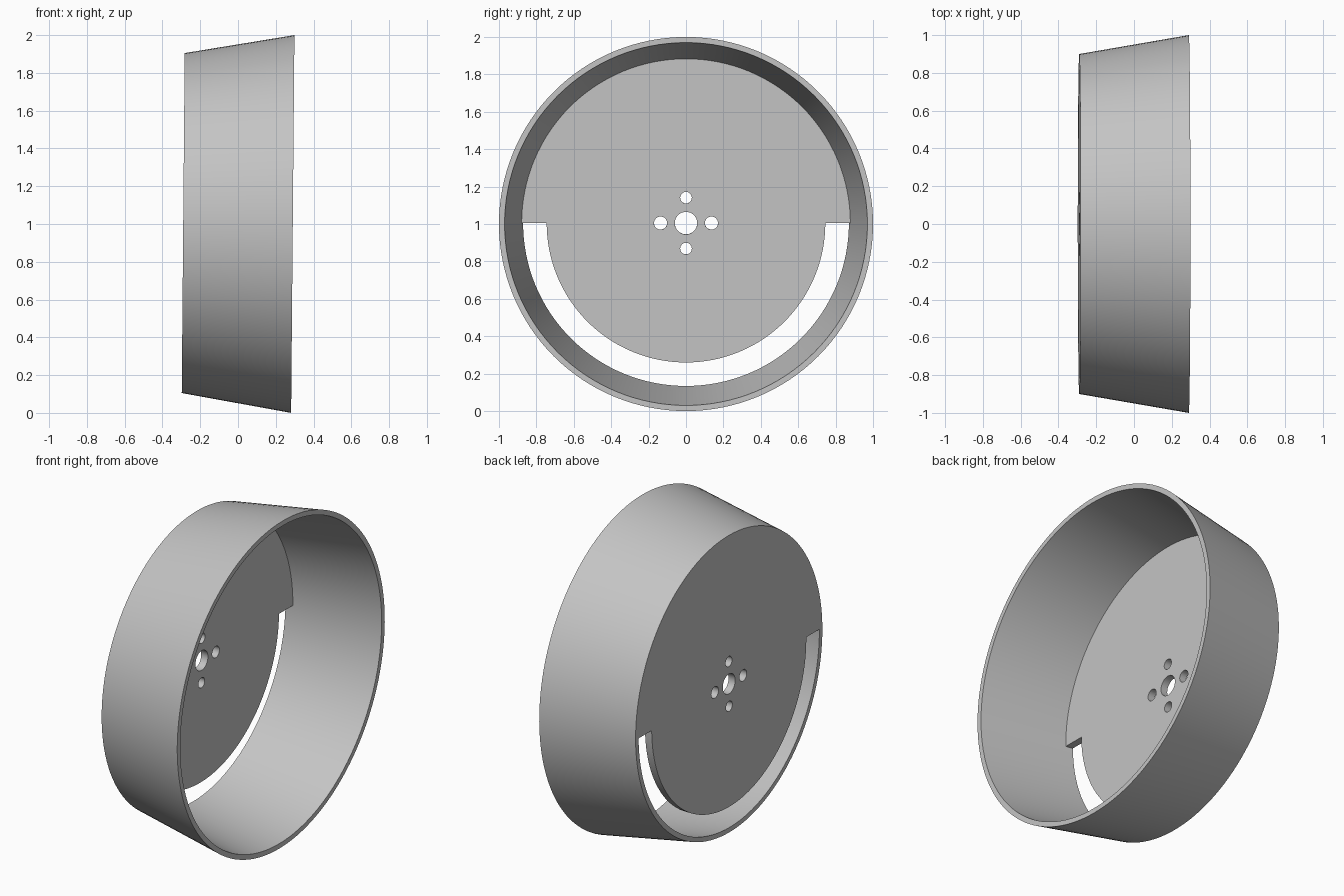
import bpy, bmesh
from math import sin, cos, pi, tau, radians
from mathutils import Matrix

cube = bpy.data.objects.get("Cube")
if cube:
    bpy.data.objects.remove(cube)

SEGMENTS = 128
HALF_DEPTH = 0.29
DISC_THICKNESS = 0.045

grey = bpy.data.materials.new("grey")
grey.use_nodes = True
colour = (0.55, 0.55, 0.55, 1)
grey.diffuse_color = colour
grey.node_tree.nodes["Principled BSDF"].inputs["Base Color"].default_value = colour

# Local z runs along the drum axis, local -x is up; the whole drum leans slightly
PLACE = Matrix.Translation((0, 0, 1.0025)) @ Matrix.Rotation(radians(90.5), 4, "Y")


def finish(obj):
    obj.matrix_world = PLACE
    bpy.ops.object.select_all(action="DESELECT")
    obj.select_set(True)
    bpy.context.view_layer.objects.active = obj
    if obj.type == "CURVE":
        bpy.ops.object.convert(target="MESH")
    obj = bpy.context.object
    obj.data.materials.clear()
    obj.data.materials.append(grey)
    bpy.ops.object.shade_smooth_by_angle(angle=radians(30))


def arc(radius, start, end, steps, centre=(0, 0)):
    angles = [start + (end - start) * i / steps for i in range(steps + 1)]
    return [(centre[0] + radius * cos(a), centre[1] + radius * sin(a)) for a in angles]


# Tapered wall: closed profile turned around the axis
profile = [(0.90, -HALF_DEPTH), (1.0, HALF_DEPTH), (0.97, HALF_DEPTH), (0.871, -HALF_DEPTH)]
bm = bmesh.new()
rings = []
for i in range(SEGMENTS):
    a = tau * i / SEGMENTS
    rings.append([bm.verts.new((r * cos(a), r * sin(a), z)) for r, z in profile])
for i, ring in enumerate(rings):
    following = rings[(i + 1) % SEGMENTS]
    for j in range(len(profile)):
        k = (j + 1) % len(profile)
        bm.faces.new((ring[j], following[j], following[k], ring[k]))
bmesh.ops.recalc_face_normals(bm, faces=bm.faces)
mesh = bpy.data.meshes.new("tapered_wall")
bm.to_mesh(mesh)
bm.free()
wall = bpy.data.objects.new("tapered_wall", mesh)
bpy.context.collection.objects.link(wall)
finish(wall)

# End disc: full radius above, smaller below so a half-ring slot stays open
outlines = [arc(0.745, -pi / 2, pi / 2, SEGMENTS // 2)
            + arc(0.88, pi / 2, 3 * pi / 2, SEGMENTS // 2)]

# Centre hole and four small holes around it
outlines.append(arc(0.06, 0, tau, 48)[:-1])
for i in range(4):
    a = i * pi / 2
    radius = 0.031 if i % 2 == 0 else 0.035
    outlines.append(arc(radius, 0, tau, 32, (0.136 * cos(a), 0.136 * sin(a)))[:-1])

curve = bpy.data.curves.new("end_disc", "CURVE")
curve.dimensions = "2D"
curve.fill_mode = "BOTH"
curve.extrude = DISC_THICKNESS / 2
for outline in outlines:
    spline = curve.splines.new("POLY")
    spline.points.add(len(outline) - 1)
    for point, (x, y) in zip(spline.points, outline):
        point.co = (x, y, 0, 1)
    spline.use_cyclic_u = True
disc = bpy.data.objects.new("end_disc", curve)
bpy.context.collection.objects.link(disc)
PLACE = PLACE @ Matrix.Translation((0, 0, DISC_THICKNESS / 2 - HALF_DEPTH))
finish(disc)
